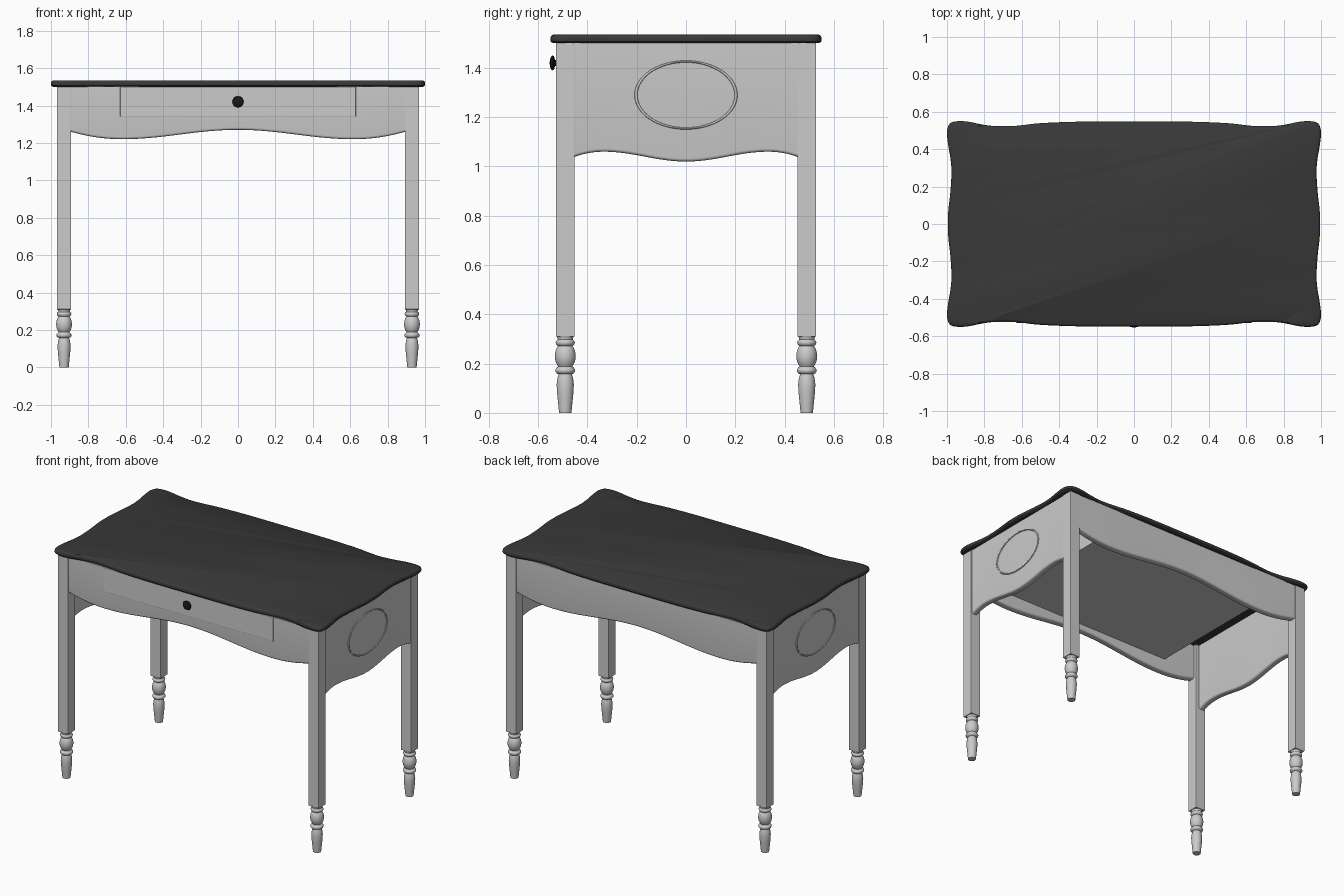
import bpy, bmesh, math
from mathutils import Vector

if "Cube" in bpy.data.objects:
    bpy.data.objects.remove(bpy.data.objects["Cube"])


def material(name, v):
    m = bpy.data.materials.new(name)
    m.diffuse_color = (v, v, v, 1)
    m.use_nodes = True
    m.node_tree.nodes["Principled BSDF"].inputs["Base Color"].default_value = m.diffuse_color
    return m


dark = material("dark_top", 0.04)
black = material("black_knob", 0.01)


def loft(name, rings, mat=None, smooth=True):
    """Skin a list of equal closed rings and cap both ends."""
    bm = bmesh.new()
    vs = [[bm.verts.new(p) for p in r] for r in rings]
    n = len(rings[0])
    for a, b in zip(vs, vs[1:]):
        for i in range(n):
            j = (i + 1) % n
            bm.faces.new((a[i], a[j], b[j], b[i]))
    bm.faces.new(vs[0])
    bm.faces.new(vs[-1])
    bmesh.ops.recalc_face_normals(bm, faces=bm.faces)
    me = bpy.data.meshes.new(name)
    bm.to_mesh(me)
    bm.free()
    ob = bpy.data.objects.new(name, me)
    bpy.context.collection.objects.link(ob)
    if mat:
        me.materials.append(mat)
    if smooth:
        bpy.ops.object.select_all(action='DESELECT')
        ob.select_set(True)
        bpy.context.view_layer.objects.active = ob
        bpy.ops.object.shade_smooth_by_angle(angle=math.radians(35))
    return ob


def box(name, lo, hi, bevel=0.0):
    ring = lambda z: [(lo[0], lo[1], z), (hi[0], lo[1], z), (hi[0], hi[1], z), (lo[0], hi[1], z)]
    ob = loft(name, [ring(lo[2]), ring(hi[2])], smooth=False)
    if bevel:
        m = ob.modifiers.new("bevel", 'BEVEL')
        m.width = bevel
        m.segments = 2
    return ob


def lathe(name, profile, place, mat=None, n=28):
    """Turned part; place maps (a, b, height) to a position."""
    ang = [2 * math.pi * i / n for i in range(n)]
    return loft(name, [[place(r * math.cos(t), r * math.sin(t), h) for t in ang]
                       for h, r in profile], mat)


# table top: wavy outline from one quarter, mirrored and splined
quarter = [(0, .548), (.3, .547), (.5, .539), (.6, .528), (.7, .52), (.8, .53), (.88, .546),
           (.94, .55), (.985, .537), (1, .49), (.993, .42), (.98, .34), (.976, .27),
           (.982, .17), (.993, .07), (.995, 0)]
half = quarter + [(x, -y) for x, y in quarter[-2::-1]]
pts = [Vector(p) for p in half + [(-x, y) for x, y in half[-2:0:-1]]]
outline = []
for i in range(len(pts)):
    a, b, c, d = (pts[(i + k) % len(pts)] for k in (-1, 0, 1, 2))
    for s in range(4):
        t = s / 4
        outline.append(.5 * (2 * b + (c - a) * t + (2 * a - 5 * b + 4 * c - d) * t * t
                             + (3 * b - a - 3 * c + d) * t ** 3))
layers = [(1.5, .01), (1.508, .001), (1.516, 0), (1.525, .001), (1.531, .005), (1.535, .012)]
loft("table_top", [[(p.x * (1 - i), p.y * (1 - i / .55), z) for p in outline]
                   for z, i in layers], dark)

# legs: square post with turned foot
foot = [(0, .025), (.04, .029), (.08, .033), (.115, .035), (.14, .032), (.157, .027),
        (.16, .034), (.166, .039), (.172, .0405), (.178, .039), (.184, .034), (.188, .029),
        (.195, .033), (.21, .04), (.23, .0425), (.25, .04), (.265, .034), (.271, .029),
        (.274, .034), (.28, .038), (.286, .039), (.292, .037), (.297, .031), (.302, .031), (.312, .036)]
for sx, xn in ((-1, "left"), (1, "right")):
    for sy, yn in ((-1, "front"), (1, "back")):
        cx, cy = .93 * sx, .49 * sy
        box(f"{yn}_{xn}_leg", (cx - .038, cy - .038, .31), (cx + .038, cy + .038, 1.502), .003)
        lathe(f"{yn}_{xn}_foot", foot, lambda a, b, h: (cx + a, cy + b, h))


# aprons: rounded lower edge following a wave
def wave(u, mid, turn, end, knee, length):
    u = abs(u)
    if u < knee:
        return (mid + turn) / 2 + (mid - turn) / 2 * math.cos(math.pi * u / knee)
    return turn + (end - turn) * ((u - knee) / (length - knee)) ** 2


def apron(name, length, params, outer, inner, place, n=72):
    b = .013
    rings = []
    for i in range(n + 1):
        u = length * (2 * i / n - 1)
        z = wave(u, *params, length)
        sec = [(outer, 1.502)]
        for k in range(5):
            t = k / 4 * math.pi / 2
            sec.append((outer - b + b * math.cos(t), z + b - b * math.sin(t)))
        for k in range(5):
            t = k / 4 * math.pi / 2
            sec.append((inner + b - b * math.sin(t), z + b - b * math.cos(t)))
        sec.append((inner, 1.502))
        rings.append([place(u, d, h) for d, h in sec])
    loft(name, rings)


for s, n in ((-1, "front"), (1, "back")):
    apron(n + "_apron", .895, (1.27, 1.22, 1.26, .62), .523, .472, lambda u, d, h: (u, s * d, h))
for s, n in ((-1, "left"), (1, "right")):
    apron(n + "_side_panel", .455, (1.02, 1.06, 1.038, .335), .963, .917,
          lambda u, d, h: (s * d, u, h))
    # oval moulding on the side panel
    bpy.ops.mesh.primitive_torus_add(location=(s * .963, 0, 1.29), rotation=(0, math.pi / 2, 0),
                                     major_radius=.203, minor_radius=.006,
                                     major_segments=64, minor_segments=8)
    ob = bpy.context.object
    ob.name = n + "_oval_moulding"
    ob.scale = (.67, 1, .8)
    bpy.ops.object.shade_smooth_by_angle(angle=math.radians(60))

# drawer: front plate, box behind it, knob
box("drawer_front", (-.63, -.528, 1.34), (.63, -.5, 1.501), .003)
box("drawer_box", (-.65, -.475, 1.31), (.65, .45, 1.495))
knob = [(.525, .012), (.532, .012), (.534, .024), (.538, .029), (.542, .03),
        (.547, .027), (.551, .018), (.553, .006)]
lathe("drawer_knob", knob, lambda a, b, h: (a, -h, 1.42 + b), black, 20)
